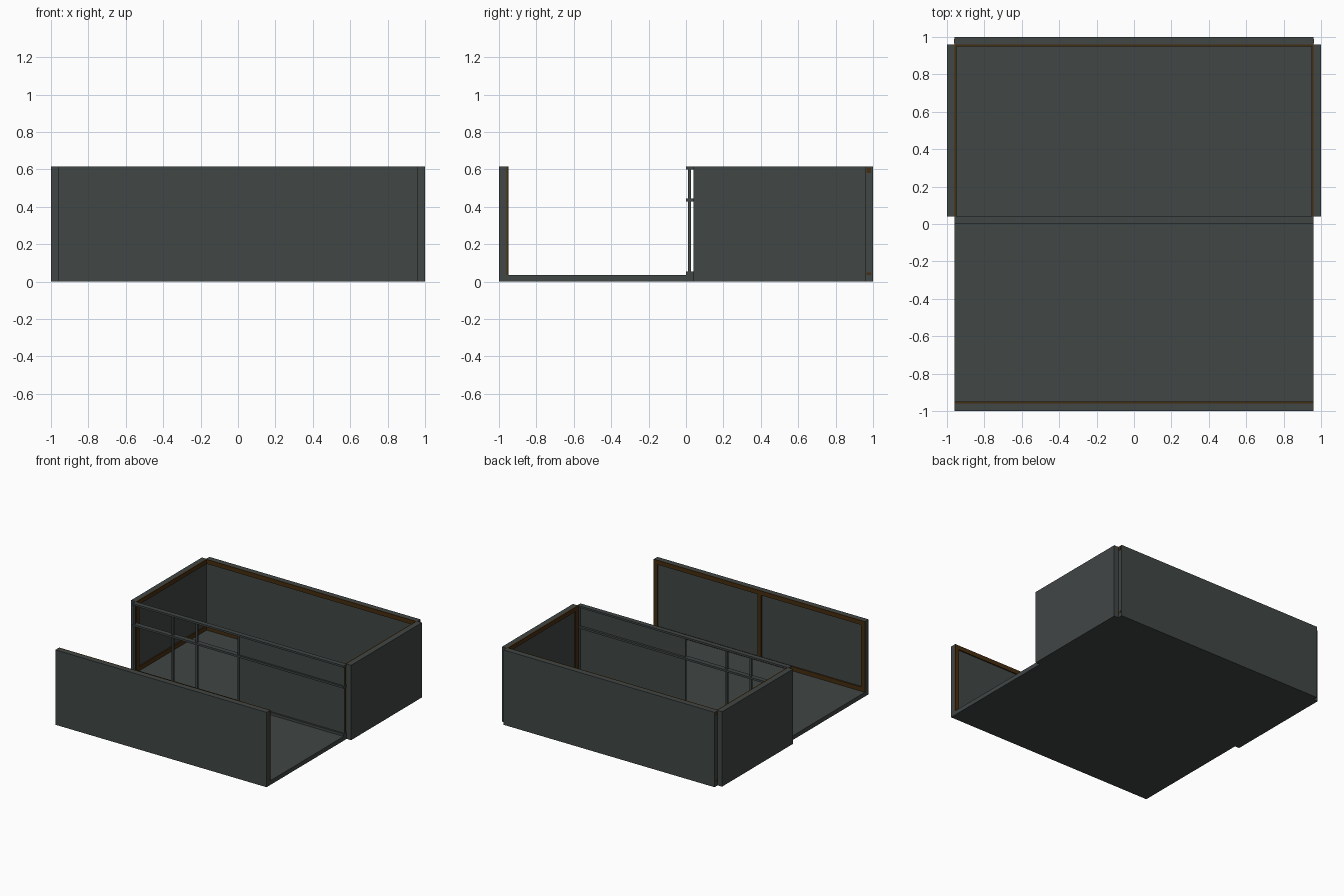
import bpy, bmesh

if "Cube" in bpy.data.objects:
    bpy.data.objects.remove(bpy.data.objects["Cube"])

def material(name, col):
    m = bpy.data.materials.new(name)
    m.diffuse_color = (*col, 1)
    m.use_nodes = True
    m.node_tree.nodes["Principled BSDF"].inputs["Base Color"].default_value = m.diffuse_color
    return m

SLATE = material("slate grey", (0.052, 0.061, 0.060))
WOOD = material("dark brown wood", (0.060, 0.027, 0.005))

def box(name, x, y, z, mat):
    """Box from (min, max) ranges."""
    bm = bmesh.new()
    bmesh.ops.create_cube(bm, size=1)
    for v in bm.verts:
        for i, (lo, hi) in enumerate((x, y, z)):
            v.co[i] = lo if v.co[i] < 0 else hi
    me = bpy.data.meshes.new(name)
    bm.to_mesh(me)
    bm.free()
    me.materials.append(mat)
    ob = bpy.data.objects.new(name, me)
    bpy.context.collection.objects.link(ob)
    return ob

W, H, F = 0.96, 0.615, 0.035      # inner half width, wall height, floor thickness
T = 0.01                          # trim depth
TOP, BOTTOM = (H - 0.035, H), (F, F + 0.035)

# Floor and the front and back walls
box("floor", (-W, W), (-W, W), (0, F), SLATE)
box("front_wall", (-W, W), (-1, -W), (0, H), SLATE)
box("back_wall", (-W, W), (W, 1), (0, H), SLATE)

# Trim on the inside of the front and back walls
for part, y in (("front", (-W, -W + T)), ("back", (W - T, W))):
    box(part + "_top_trim", (-W, W), y, TOP, WOOD)
    box(part + "_bottom_trim", (-W, W), y, BOTTOM, WOOD)
for part, x in (("left", -W + 0.0175), ("middle", 0), ("right", W - 0.0175)):
    box("front_post_" + part, (x - 0.0175, x + 0.0175), (-W, -W + T),
        (BOTTOM[1], TOP[0]), WOOD)

# Side walls with trim, and timber ends on the back wall
for side, s in (("left", -1), ("right", 1)):
    def span(a, b):
        return tuple(sorted((s * a, s * b)))
    box(side + "_wall", span(W, 1), (0.04, W), (0, H), SLATE)
    inner = span(W - T, W)
    box(side + "_top_trim", inner, (0.04, W - T), TOP, WOOD)
    box(side + "_bottom_trim", inner, (0.04, W - T), BOTTOM, WOOD)
    box(side + "_front_post", inner, (0.04, 0.075), (BOTTOM[1], TOP[0]), WOOD)
    for end, z in (("upper", (0.58, 0.61)), ("lower", (0.035, 0.05))):
        box(f"{side}_{end}_timber_end", span(W, W + 0.002), (0.966, 0.99), z, WOOD)

# Partition rails
for part, z in (("bottom", (F, 0.055)), ("middle", (0.428, 0.444)), ("top", (0.6, H))):
    box("partition_rail_" + part, (-W, W), (0, 0.04), z, SLATE)

# Partition mullions and the solid right half
for i, x in enumerate((-0.952, -0.605, -0.385, -0.005, 0.952)):
    box(f"partition_mullion_{i + 1}", (x - 0.008, x + 0.008), (0.01, 0.026), (F, 0.605), SLATE)
box("partition_panel", (0, W), (0.014, 0.022), (F, 0.605), SLATE)
